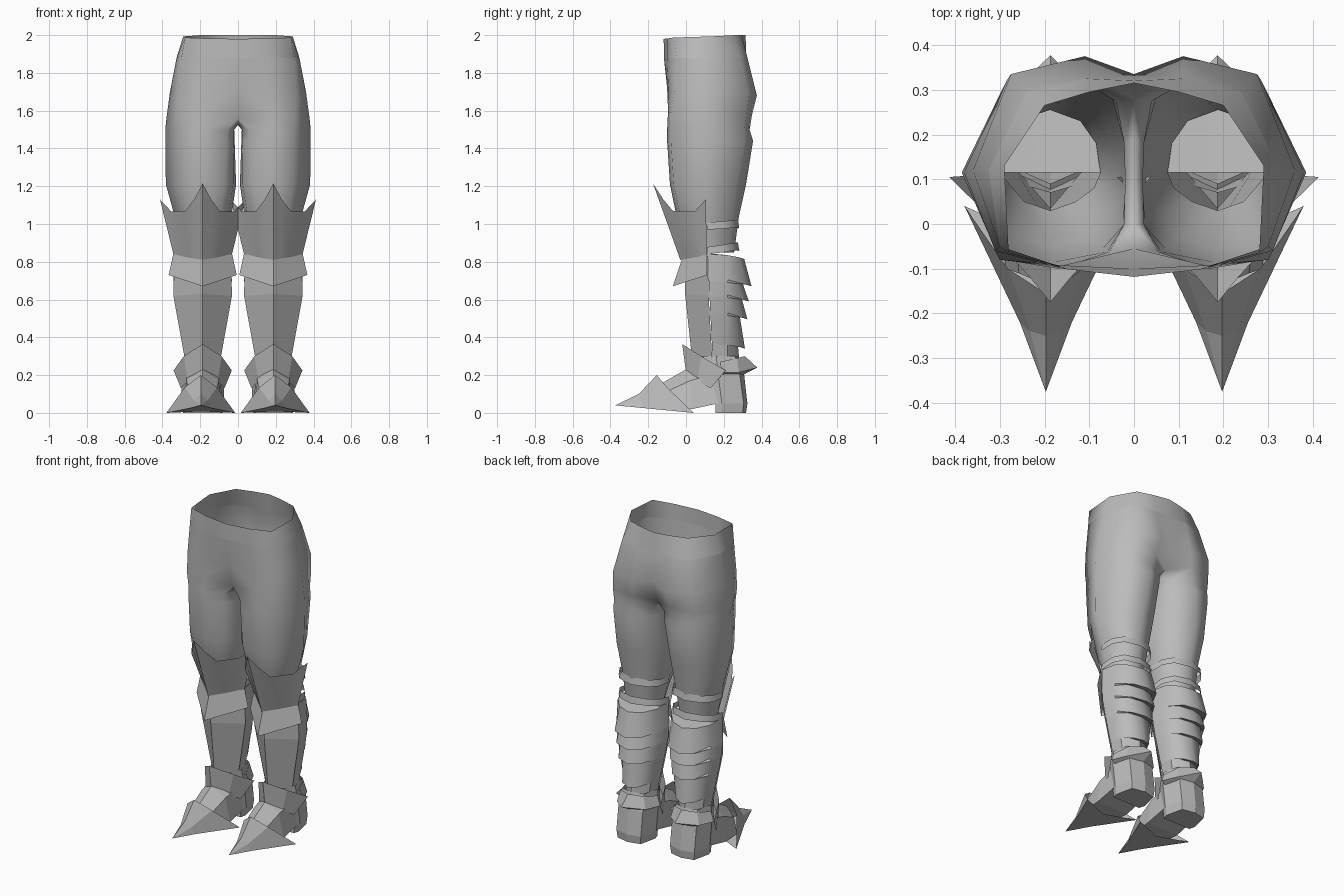
import bpy, bmesh, math

steel = bpy.data.materials.new("steel_grey")
steel.diffuse_color = (0.5, 0.5, 0.5, 1)
CX = 0.187  # centre of each leg


def finish(name, bm, smooth=None):
    """Turn a half model into an object mirrored across x = 0."""
    bmesh.ops.remove_doubles(bm, verts=bm.verts, dist=0.0005)
    bmesh.ops.recalc_face_normals(bm, faces=bm.faces)
    me = bpy.data.meshes.new(name)
    bm.to_mesh(me)
    bm.free()
    ob = bpy.data.objects.new(name, me)
    bpy.context.collection.objects.link(ob)
    me.materials.append(steel)
    m = ob.modifiers.new("mirror", 'MIRROR')
    m.merge_threshold = 0.0005
    if smooth:
        bpy.ops.object.select_all(action='DESELECT')
        ob.select_set(True)
        bpy.context.view_layer.objects.active = ob
        bpy.ops.object.shade_smooth_by_angle(angle=math.radians(smooth))
    return ob


def plate(name, rows, cap=False, smooth=None, cx=CX):
    """Loft rows of (dx, y, z); each row is mirrored about the leg centre.
    A row that starts and ends on dx = 0 becomes a closed ring."""
    closed = rows[-1][0][0] == 0 and rows[-1][-1][0] == 0
    bm = bmesh.new()
    rings = []
    for r in rows:
        other = [(-x, y, z) for x, y, z in (r[1:-1] if closed else r[1:])]
        pts = r + other[::-1] if closed else other[::-1] + r
        rings.append([bm.verts.new((cx + x, y, z)) for x, y, z in pts])
    n = len(rings[0])
    for a, b in zip(rings, rings[1:]):
        for i in range(n if closed else n - 1):
            j = (i + 1) % n
            bm.faces.new((a[i], a[j], b[j], b[i]))
    if cap:
        bm.faces.new(rings[-1])
    return finish(name, bm, smooth)


# Trousers: open waist, hips, crotch saddle and thighs (front, outside, back, inside)
hips = [
    [(0, -.118, 1.98), (.15, -.1, 1.982), (.28, -.065, 1.987), (.29, .13, 1.993), (.2, .265, 2), (.1, .295, 2), (0, .315, 2)],
    [(0, -.117, 1.88), (.16, -.1, 1.88), (.3, -.05, 1.88), (.325, .12, 1.88), (.24, .295, 1.88), (.11, .325, 1.88), (0, .32, 1.88)],
    [(0, -.1, 1.72), (.17, -.092, 1.7), (.31, -.06, 1.7), (.36, .12, 1.7), (.275, .335, 1.69), (.11, .375, 1.68), (0, .335, 1.7)],
    [(0, -.055, 1.56), (.17, -.095, 1.6), (.3, -.08, 1.58), (.38, .115, 1.55), (.285, .32, 1.57), (.13, .35, 1.58), (0, .28, 1.55),
     (0, .19, 1.53), (0, .09, 1.525), (0, 0, 1.53)],
]
thigh = [
    (1.5, [(.055, -.062), (.17, -.1), (.29, -.08), (.385, .115), (.285, .31), (.15, .337), (.04, .275), (.022, .18), (.02, .1), (.022, .0)]),
    (1.44, [(.06, -.062), (.17, -.1), (.29, -.08), (.385, .115), (.29, .31), (.17, .355), (.05, .285), (.022, .18), (.018, .1), (.022, .0)]),
    (1.21, [(.07, -.055), (.18, -.085), (.29, -.065), (.382, .11), (.295, .27), (.19, .318), (.075, .265), (.025, .18), (.01, .1), (.025, 0)]),
    (1.04, [(.1, -.03), (.185, -.05), (.27, -.03), (.335, .11), (.27, .25), (.188, .28), (.1, .25), (.05, .18), (.035, .1), (.05, .03)]),
    (.85, [(.13, .05), (.187, .03), (.245, .05), (.3, .115), (.26, .23), (.188, .255), (.12, .23), (.085, .18), (.075, .115), (.09, .08)]),
]
bm = bmesh.new()
rings = [[bm.verts.new(p) for p in r] for r in hips]
rings += [[bm.verts.new((x, y, z)) for x, y in r] for z, r in thigh]
for a, b in zip(rings, rings[1:]):
    count = 10 if len(a) == 10 else 6  # the inner leg starts below the crotch
    for i in range(count):
        j = (i + 1) % 10
        bm.faces.new((a[i], a[j], b[j], b[i]))
for e in bm.edges:  # crease under the waistband
    if all(abs(v.co.z - 1.88) < .001 for v in e.verts):
        e.smooth = False
finish("trousers", bm, 75)

# Pointed knee guard with a single centre ridge
plate("knee_guard", [
    [(0, -.175, 1.215), (.045, -.12, 1.13), (.09, -.07, 1.07), (.165, .045, 1.065), (.226, .105, 1.13)],
    [(0, -.03, .81), (.04, .008, .817), (.08, .045, .823), (.13, .09, .833), (.155, .11, .84)]], smooth=35)

# Flared band under the knee
plate("knee_band", [
    [(0, -.02, .82), (.155, .112, .845)],
    [(0, -.07, .67), (.18, .112, .73)]])

# Shin plate with a centre ridge
plate("shin_plate", [
    [(0, -.01, .82), (.15, .115, .83)],
    [(0, -.005, .63), (.155, .12, .62)],
    [(0, .035, .26), (.09, .14, .26)]])

# Straps behind the knee
for z, slope in ((1.0, -.01), (.88, -.02)):
    plate("knee_strap", [
        [(0, .275, z + .022), (.095, .25, z + .02), (.14, .195, z + .02 + slope * .5), (.145, .11, z + .018 + slope)],
        [(0, .282, z - .022), (.1, .255, z - .02), (.143, .2, z - .02 + slope * .5), (.148, .11, z - .02 + slope)]], smooth=40)

# Calf armour: closed on top, stepping in and out at the back like overlapping plates
rows = [[(0, .115, .845), (.075, .115, .845), (.12, .115, .845), (.145, .113, .847)]]
for z, back, w in ((.815, .308, .145), (.67, .347, .155), (.685, .3, .153), (.59, .333, .15),
                   (.605, .295, .15), (.495, .325, .135), (.51, .285, .135), (.34, .312, .104),
                   (.355, .275, .104), (.25, .285, .088)):
    edge = .112 + (.84 - z) * .05
    rows.append([(0, back, z), (w * .55, back - .025, z + .008),
                 (w * .93, .22, z + .02), (w, edge, z + .027)])
plate("calf_shell", rows, smooth=40)

# Ankle and heel block
plate("heel", [
    [(0, .07, .3), (.07, .09, .3), (.1, .16, .3), (.075, .26, .3), (0, .28, .3)],
    [(0, .09, .2), (.09, .12, .2), (.112, .17, .2), (.085, .285, .2), (0, .308, .2)],
    [(0, .155, .05), (.1, .155, .05), (.112, .19, .05), (.085, .305, .05), (0, .325, .05)],
    [(0, .155, 0), (.095, .155, 0), (.105, .19, 0), (.08, .3, 0), (0, .318, 0)]], cap=True)

# Instep of the boot
plate("instep", [
    [(0, -.14, .15), (.07, -.11, .11), (.1, -.1, .02), (0, -.1, .015)],
    [(0, 0, .23), (.085, .02, .17), (.11, .03, .02), (0, .03, .02)],
    [(0, .09, .27), (.09, .13, .2), (.108, .17, .05), (0, .17, .05)]])

# Sharp toe cap with its sole
tip = (0, -.375, .04)
plate("toe_cap", [
    [tip] * 4,
    [(0, -.25, .1), (.035, -.24, .065), (.058, -.22, .025), (0, -.22, .025)],
    [(0, -.155, .2), (.085, -.1, .135), (.182, .04, 0), (0, -.04, .008)]], cx=.197)

# Ankle guard and flared heel cuff
plate("ankle_guard", [
    [(0, -.02, .365), (.1, .08, .3), (.154, .21, .225)],
    [(0, 0, .215), (.08, .06, .17), (.115, .13, .13)]])
plate("heel_cuff", [
    [(0, .28, .27), (.07, .26, .27), (.09, .18, .25)],
    [(0, .312, .3), (.08, .27, .29), (.115, .18, .27)],
    [(0, .377, .24), (.1, .28, .215), (.14, .19, .215)],
    [(0, .3, .2), (.08, .275, .2), (.1, .18, .2)]])
